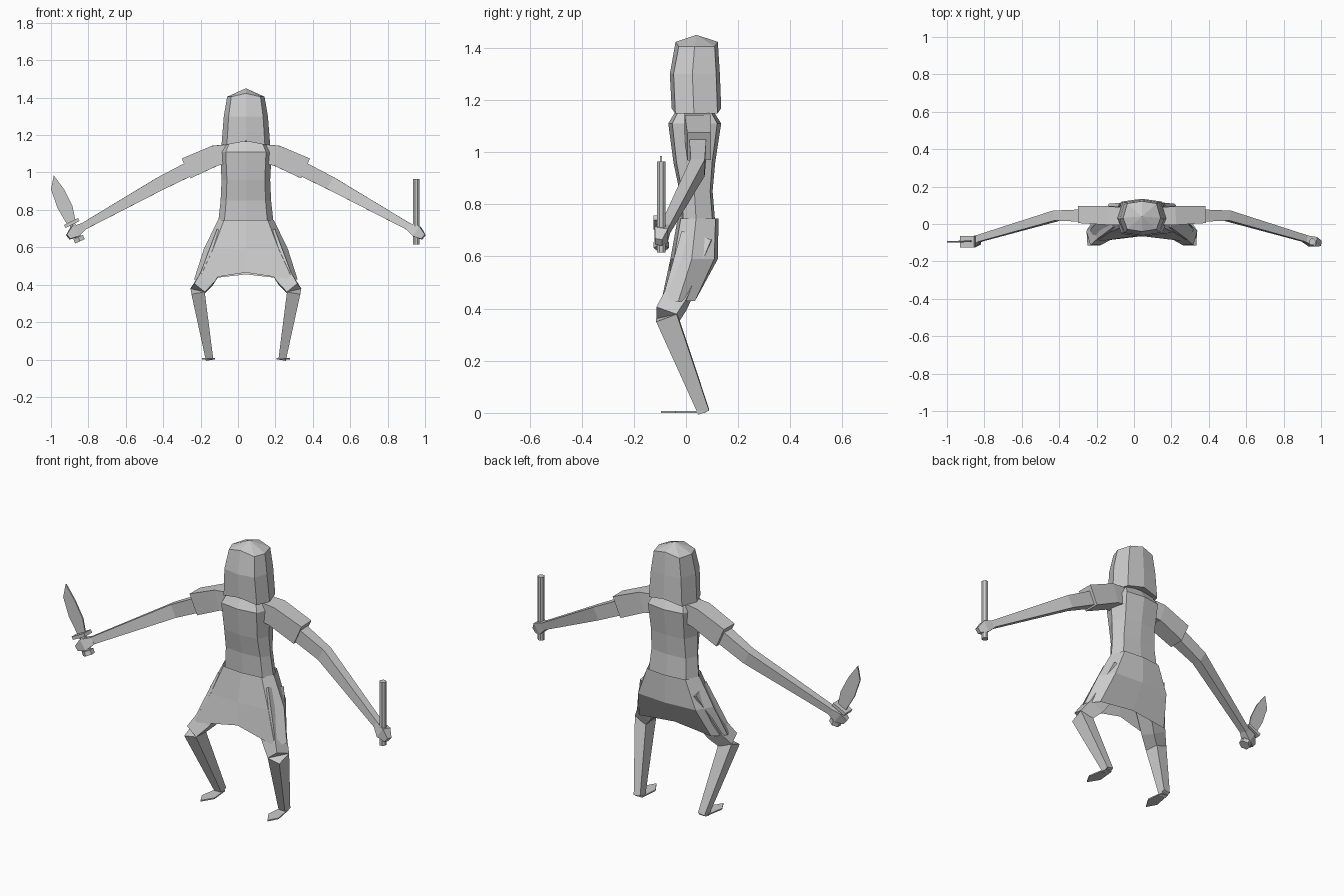
import bpy
import bmesh
from mathutils import Vector

default = bpy.data.objects.get("Cube")
if default:
    bpy.data.objects.remove(default, do_unlink=True)

CENTRE = 0.042  # the body stands slightly off centre

grey = bpy.data.materials.new("plain_grey")
grey.use_nodes = True
colour = (0.6, 0.6, 0.6, 1)
grey.diffuse_color = colour
grey.node_tree.nodes["Principled BSDF"].inputs["Base Color"].default_value = colour


def finish(name, bm, mirror=False, x=CENTRE):
    bmesh.ops.recalc_face_normals(bm, faces=bm.faces)
    mesh = bpy.data.meshes.new(name)
    bm.to_mesh(mesh)
    bm.free()
    mesh.materials.append(grey)
    obj = bpy.data.objects.new(name, mesh)
    obj.location.x = x
    bpy.context.collection.objects.link(obj)
    if mirror:
        obj.modifiers.new("mirror", 'MIRROR').use_mirror_merge = False
    return obj


def loft(name, rings, bottom=None, top=None, **kw):
    """Join rings of points; a bottom or top point closes that end."""
    bm = bmesh.new()
    loops = [[bm.verts.new(p) for p in ring] for ring in rings]
    n = len(loops[0])
    for a, b in zip(loops, loops[1:]):
        for i in range(n):
            j = (i + 1) % n
            bm.faces.new((a[i], a[j], b[j], b[i]))
    for loop, tip in ((loops[0], bottom), (loops[-1], top)):
        if tip:
            v = bm.verts.new(tip)
            for i in range(n):
                bm.faces.new((loop[i], loop[(i + 1) % n], v))
    return finish(name, bm, **kw)


# Eight-sided body section, wide at the front and back
SECTION = ((0, -1), (.78, -.85), (1, -.1), (.78, .85),
           (0, 1), (-.78, .85), (-1, -.1), (-.78, -.85))


def body_ring(half, front, back, z, arch=0):
    mid, depth = (front + back) / 2, (back - front) / 2
    return [(x * half, mid + y * depth, z + (arch if x == 0 else 0))
            for x, y in SECTION]


def tube(name, path, sides=4, capped=True, **kw):
    """Limb along points given as x, y, z, half width, half depth."""
    from math import cos, sin, pi
    pts = [Vector(p[:3]) for p in path]
    rings = []
    for i, p in enumerate(pts):
        t = (pts[min(i + 1, len(pts) - 1)] - pts[max(i - 1, 0)]).normalized()
        side = t.cross(Vector((0, 1, 0))).normalized()
        up = side.cross(t)
        grow = 1 / cos(pi / sides)
        angles = [2 * pi * (k + .5) / sides for k in range(sides)]
        rings.append([p + grow * (side * cos(a) * path[i][3] + up * sin(a) * path[i][4])
                      for a in angles])
    ends = dict(bottom=pts[0], top=pts[-1]) if capped else {}
    return loft(name, rings, **ends, **kw)


def plate(name, outline, thick, **kw):
    """Thin prism: the outline points pushed along the thickness vector."""
    bm = bmesh.new()
    face = bm.faces.new([bm.verts.new(p) for p in outline])
    new = bmesh.ops.extrude_face_region(bm, geom=[face], use_keep_orig=True)
    bmesh.ops.translate(bm, vec=thick,
                        verts=[v for v in new["geom"] if isinstance(v, bmesh.types.BMVert)])
    return finish(name, bm, **kw)


# Hooded head
loft("hooded_head", [
    body_ring(.13, -.055, .135, 1.148, .02),
    body_ring(.118, -.062, .13, 1.30),
    body_ring(.1, -.04, .122, 1.405, .018)],
    bottom=(0, .04, 1.18), top=(0, .04, 1.45))

# Torso
loft("torso", [
    body_ring(.148, -.02, .112, .73),
    body_ring(.135, -.025, .102, .85),
    body_ring(.13, -.048, .112, .96),
    body_ring(.138, -.068, .135, 1.11),
    body_ring(.11, -.035, .1, 1.165)],
    bottom=(0, .04, .73), top=(0, .03, 1.17))

# Flared skirt with an arched hem, open underneath
hem = [(0, -.065, .465), (.25, -.095, .427), (.277, -.03, .427), (.22, .035, .43),
       (0, .04, .455)]
hem += [(-x, y, z) for x, y, z in reversed(hem[1:4])]
loft("skirt", [hem, body_ring(.225, -.06, .122, .59),
               body_ring(.15, -.032, .125, .745)])

# Sleeves, arms and hands
tube("sleeves", [(.05, .04, 1.105, .05, .045), (.165, .045, 1.09, .055, .05),
                 (.318, .05, 1.022, .058, .045)], mirror=True)
tube("arms", [(.25, .045, 1.045, .04, .035), (.455, .045, .942, .036, .027),
              (.88, -.08, .705, .019, .018)], mirror=True)
tube("hands", [(.87, -.078, .71, .019, .018), (.915, -.095, .683, .032, .026),
               (.95, -.105, .655, .015, .014)], mirror=True)

# Bent legs and flat feet
tube("thighs", [(.1, .04, .65, .07, .06), (.21, -.04, .43, .045, .045),
                (.258, -.075, .37, .036, .042)], mirror=True)
tube("shins", [(.258, -.075, .37, .036, .042), (.195, .068, .004, .02, .022)],
     mirror=True)
plate("feet", [(.175, .075, 0), (.215, .075, 0), (.235, -.04, 0),
               (.205, -.095, 0), (.165, -.03, 0)], (0, 0, .007), mirror=True)

# Baton in the left hand
tube("baton", [(.953, -.095, .615, .017, .017), (.953, -.095, .965, .017, .017)],
     sides=8, x=0)

# Knife in the right hand
plate("knife_blade", [(-.985, -.1, .985), (-1, -.1, .91), (-.965, -.1, .81),
                      (-.91, -.095, .715), (-.868, -.095, .74), (-.885, -.095, .82),
                      (-.93, -.1, .91)], (0, .008, 0), x=0)
tube("knife_guard", [(-.893, -.095, .738, .042, .03), (-.885, -.095, .722, .042, .03)], x=0)
tube("knife_handle", [(-.888, -.095, .728, .016, .016), (-.848, -.095, .645, .016, .016)],
     sides=6, x=0)
tube("knife_pommel", [(-.855, -.095, .655, .028, .025), (-.845, -.095, .632, .028, .025)],
     sides=6, x=0)
